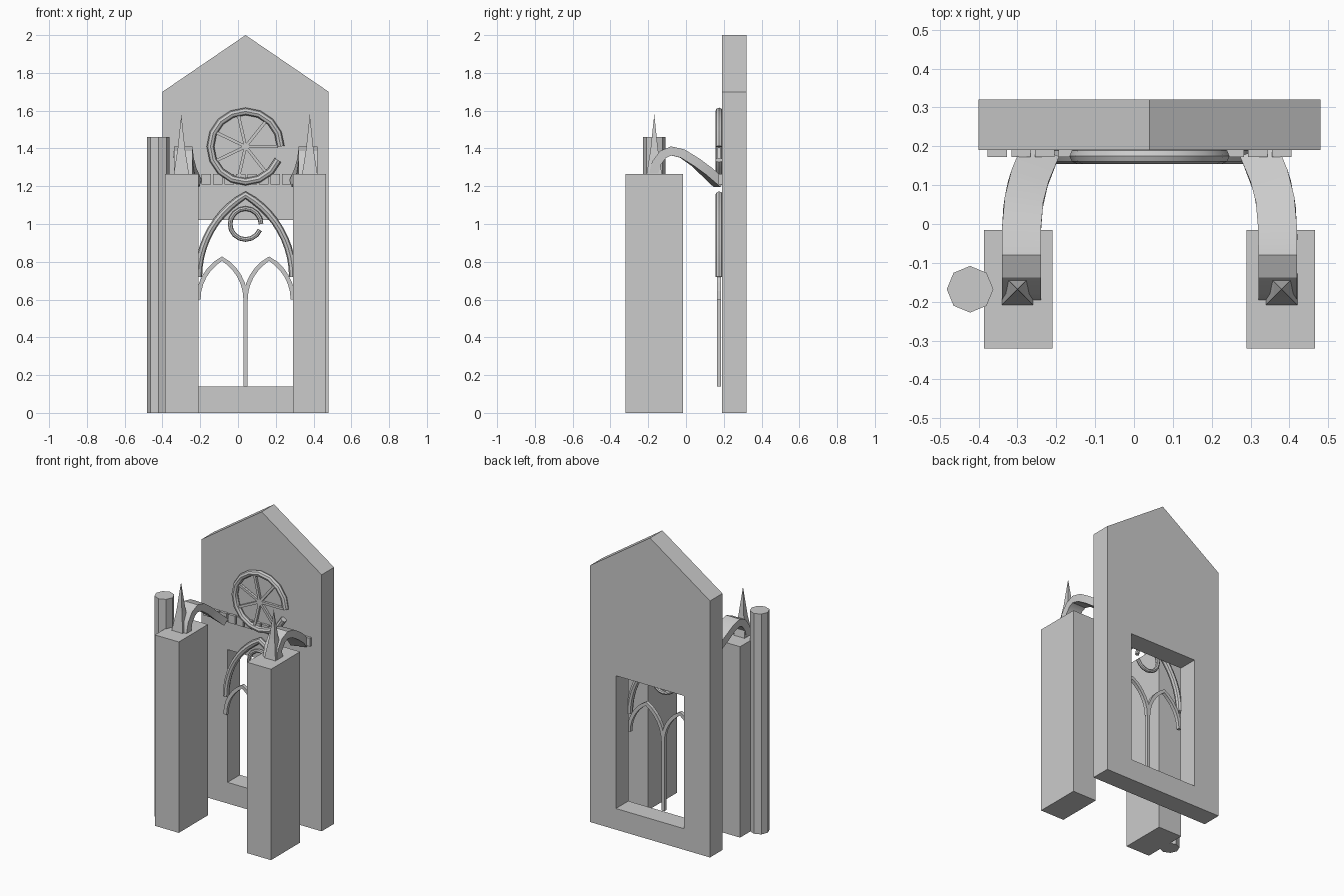
import bpy, bmesh
from math import sin, cos, pi, radians
from mathutils import Vector

if "Cube" in bpy.data.objects:
    bpy.data.objects.remove(bpy.data.objects["Cube"])

CX = 0.04      # axis of the facade
TRACERY_Y = 0.175


def finish(bm, name, smooth=False):
    bmesh.ops.recalc_face_normals(bm, faces=bm.faces[:])
    me = bpy.data.meshes.new(name)
    bm.to_mesh(me)
    bm.free()
    ob = bpy.data.objects.new(name, me)
    bpy.context.collection.objects.link(ob)
    if smooth:
        bpy.ops.object.select_all(action='DESELECT')
        ob.select_set(True)
        bpy.context.view_layer.objects.active = ob
        bpy.ops.object.shade_smooth_by_angle(angle=radians(30))
    return ob


def add_box(bm, lo, hi):
    vs = bmesh.ops.create_cube(bm, size=1)['verts']
    lo, hi = Vector(lo), Vector(hi)
    for v in vs:
        v.co = Vector((lo[i] + (v.co[i] + 0.5) * (hi[i] - lo[i]) for i in range(3)))


def box(name, lo, hi):
    bm = bmesh.new()
    add_box(bm, lo, hi)
    return finish(bm, name)


def frustum(name, n, r1, r2, x, y, z1, z2, turn=0.0):
    bm = bmesh.new()
    rings = []
    for r, z in ((r1, z1), (r2, z2)):
        angs = [turn + 2 * pi * i / n for i in range(n)]
        if r == 0:
            angs = [0]
        rings.append([bm.verts.new((x + r * cos(a), y + r * sin(a), z)) for a in angs])
    low, top = rings
    bm.faces.new(low)
    for i in range(n):
        j = (i + 1) % n
        bm.faces.new((low[i], low[j], top[0]) if r2 == 0 else (low[i], low[j], top[j], top[i]))
    if r2:
        bm.faces.new(top)
    return finish(bm, name)


def sweep(name, path, section, ref, smooth=False):
    """Carry a closed section (side, up) along an open path."""
    bm = bmesh.new()
    pts, ref, rings = [Vector(p) for p in path], Vector(ref), []
    for i, p in enumerate(pts):
        t = (pts[min(i + 1, len(pts) - 1)] - pts[max(i - 1, 0)]).normalized()
        side = t.cross(ref).normalized()
        up = side.cross(t)
        rings.append([bm.verts.new(p + side * a + up * b) for a, b in section])
    n = len(section)
    for r, q in zip(rings, rings[1:]):
        for i in range(n):
            bm.faces.new((r[i], r[(i + 1) % n], q[(i + 1) % n], q[i]))
    bm.faces.new(rings[0])
    bm.faces.new(rings[-1])
    return finish(bm, name, smooth)


def rect(w, h):
    return [(-w / 2, -h / 2), (w / 2, -h / 2), (w / 2, h / 2), (-w / 2, h / 2)]


def round_section(r, n=8):
    return [(r * cos(2 * pi * i / n), r * sin(2 * pi * i / n)) for i in range(n)]


def pointed_arch(cx, span, z, n=8):
    """Equilateral pointed arch: each half is centred on the opposite springing."""
    left = [(cx + span / 2 - span * cos(pi / 3 * i / n), TRACERY_Y,
             z + span * sin(pi / 3 * i / n)) for i in range(n + 1)]
    return left + [(2 * cx - x, y, h) for x, y, h in left[-2::-1]]


def open_ring(z, r, n=16):
    return [(CX + r * cos(2 * pi * i / n), TRACERY_Y, z + r * sin(2 * pi * i / n)) for i in range(n)]


# gabled wall with a rectangular window opening
bm = bmesh.new()
v = [bm.verts.new((CX + x, 0.19, z)) for x, z in (
    (-0.44, 0), (0.44, 0), (0.44, 1.7), (0, 2.0), (-0.44, 1.7),
    (-0.25, 0.14), (0.25, 0.14), (0.25, 1.02), (-0.25, 1.02))]
faces = [bm.faces.new([v[i] for i in f]) for f in (
    (0, 1, 6, 5), (1, 2, 7, 6), (2, 3, 4, 8, 7), (4, 0, 5, 8))]
new = bmesh.ops.extrude_face_region(bm, geom=faces, use_keep_orig=True)['geom']
for g in new:
    if isinstance(g, bmesh.types.BMVert):
        g.co.y = 0.32
finish(bm, "gable_wall")

# window tracery
sweep("window_arch", pointed_arch(CX, 0.5, 0.72, 10), round_section(0.02), (0, 1, 0), True)
for side, s in (("left", -1), ("right", 1)):
    sweep("lancet_arch_" + side, pointed_arch(CX + s * 0.125, 0.25, 0.60, 6),
          rect(0.023, 0.023), (0, 1, 0))
sweep("oculus_ring", open_ring(1.0, 0.082), round_section(0.0125), (0, 1, 0), True)
box("mullion", (CX - 0.011, 0.164, 0.14), (CX + 0.011, 0.186, 0.61))

# rose window
sweep("rose_ring", open_ring(1.41, 0.186), round_section(0.02), (0, 1, 0), True)
for i in range(7):
    a = 2 * pi * i / 7
    sweep("rose_spoke_%d" % (i + 1),
          [(CX + r * cos(a), TRACERY_Y, 1.41 + r * sin(a)) for r in (0, 0.172)],
          rect(0.016, 0.016), (0, 1, 0))

# dentil course
bm = bmesh.new()
for i in range(13):
    x = -0.352 + 0.061 * i
    add_box(bm, (x - 0.025, 0.173, 1.21), (x + 0.025, 0.192, 1.265))
finish(bm, "dentil_course")

# buttress, flying arch and pinnacle on each side
FLYER = [(0.33, -0.172, 1.26), (0.33, -0.158, 1.32), (0.33, -0.122, 1.368),
         (0.33, -0.078, 1.387), (0.33, -0.02, 1.373), (0.325, 0.05, 1.327),
         (0.312, 0.11, 1.277), (0.285, 0.178, 1.215)]
for side, s in (("left", -1), ("right", 1)):
    xs = sorted((CX + s * 0.25, CX + s * 0.426))
    box("buttress_" + side, (xs[0], -0.32, 0), (xs[1], -0.015, 1.265))
    sweep("flying_arch_" + side, [(CX + s * x, y, z) for x, y, z in FLYER],
          rect(0.1, 0.048), (0, 0, 1), True)
    px = CX + s * 0.34
    frustum("pinnacle_base_" + side, 4, 0.057, 0.028, px, -0.168, 1.265, 1.395, pi / 4)
    frustum("pinnacle_spire_" + side, 4, 0.028, 0, px, -0.168, 1.395, 1.58, pi / 4)

# octagonal stair turret shaft
frustum("turret_shaft", 8, 0.06, 0.06, -0.422, -0.168, 0, 1.46)
